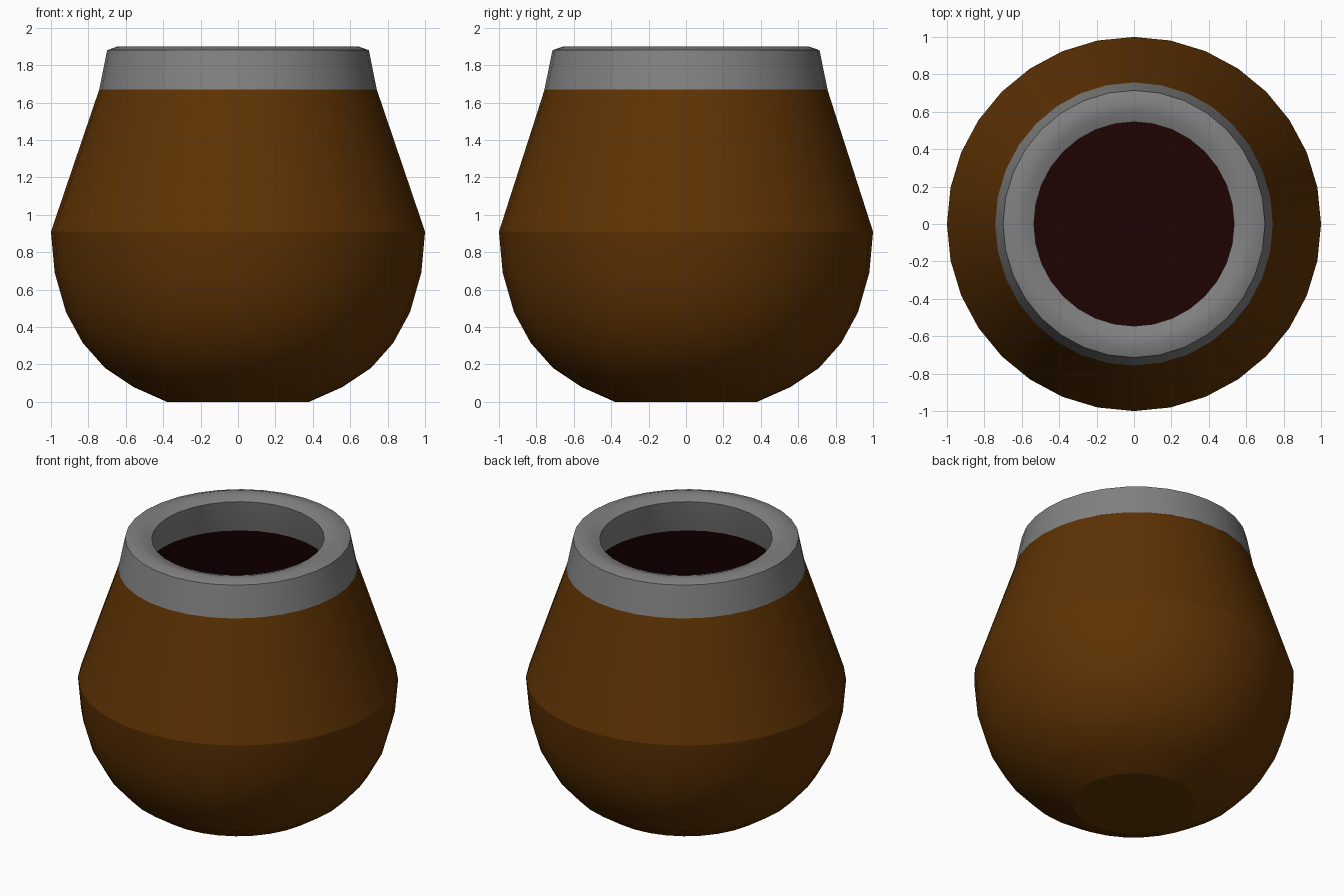
import bpy, bmesh, math

SIDES = 32

if "Cube" in bpy.data.objects:
    bpy.data.objects.remove(bpy.data.objects["Cube"], do_unlink=True)


def material(name, color):
    m = bpy.data.materials.new(name)
    m.use_nodes = True
    m.diffuse_color = (*color, 1)
    m.node_tree.nodes["Principled BSDF"].inputs["Base Color"].default_value = (*color, 1)
    return m


def lathe(name, profile, mats, smooth, cap_first=False, cap_last=False, second_from=None):
    """Revolve (x radius, y radius, z) rings; bands from second_from on use the second material."""
    bm = bmesh.new()
    rings = []
    for rx, ry, z in profile:
        angles = [2 * math.pi * i / SIDES for i in range(SIDES)]
        rings.append([bm.verts.new((rx * math.cos(a), ry * math.sin(a), z)) for a in angles])
    for band, (low, high) in enumerate(zip(rings, rings[1:])):
        for i in range(SIDES):
            j = (i + 1) % SIDES
            face = bm.faces.new((low[i], low[j], high[j], high[i]))
            face.material_index = int(second_from is not None and band >= second_from)
    if cap_first:
        bm.faces.new(rings[0][::-1])
    if cap_last:
        bm.faces.new(rings[-1]).material_index = len(mats) - 1
    mesh = bpy.data.meshes.new(name)
    bm.to_mesh(mesh)
    bm.free()
    for mat in mats:
        mesh.materials.append(mat)
    obj = bpy.data.objects.new(name, mesh)
    bpy.context.collection.objects.link(obj)
    bpy.ops.object.select_all(action='DESELECT')
    obj.select_set(True)
    bpy.context.view_layer.objects.active = obj
    bpy.ops.object.shade_smooth_by_angle(angle=math.radians(smooth))


brown = material("brown_gourd", (0.112, 0.032, 0.001))
grey = material("grey_metal", (0.22, 0.22, 0.22))
dark = material("dark_inside", (0.013, 0.0006, 0.0006))

# Rounded bowl with a flat foot, then a straight taper to the neck
bowl = [(0.38, 0), (0.56, 0.08), (0.71, 0.18), (0.83, 0.315),
        (0.92, 0.48), (0.98, 0.69), (1, 0.91)]
lathe("gourd_body", [(r, r, z) for r, z in bowl] + [(0.742, 0.756, 1.67)],
      [brown], 20, cap_first=True)

# Collar and rounded lip, then the hollow widening downwards to a dark floor
mouth = [(0.742, 1.67), (0.70, 1.88), (0.645, 1.90), (0.59, 1.893), (0.535, 1.872),
         (0.575, 1.655), (0.80, 1.0)]
lathe("metal_collar_and_hollow", [(r, r * 1.02, z) for r, z in mouth],
      [grey, dark], 35, cap_last=True, second_from=5)
